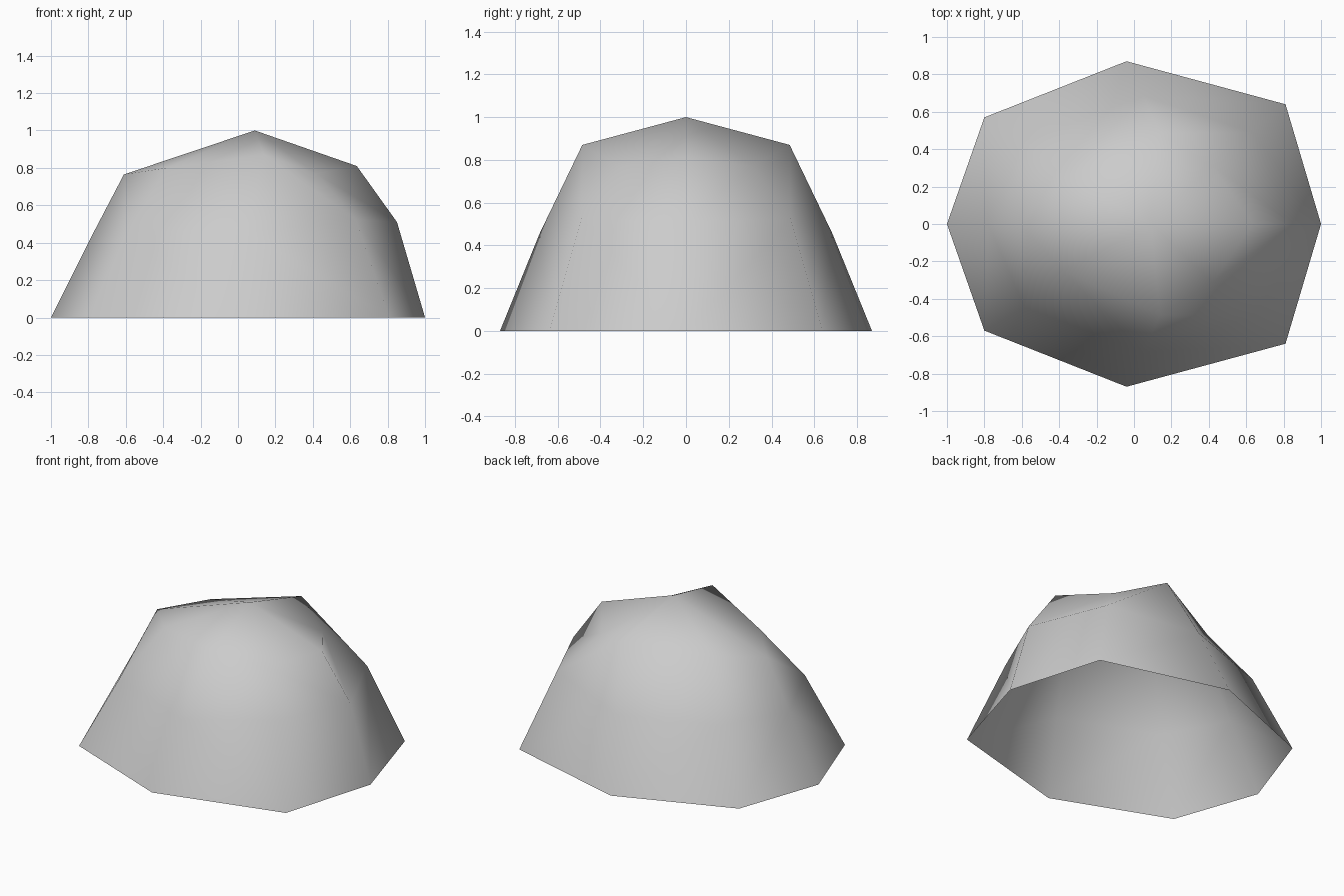
import bpy
import bmesh

old = bpy.data.objects.get("Cube")
if old:
    bpy.data.objects.remove(old, do_unlink=True)

# Stone colour
stone = bpy.data.materials.new("stone_grey")
stone.use_nodes = True
grey = (0.6, 0.6, 0.6, 1)
stone.diffuse_color = grey
stone.node_tree.nodes["Principled BSDF"].inputs["Base Color"].default_value = grey

# Half rings of the rock, from its left (+x) round the back to its right (-x)
apex = (0.09, 0, 1)
rings = [
    [(1, 0, 0), (0.81, 0.64, 0), (-0.04, 0.87, 0), (-0.8, 0.57, 0), (-1, 0, 0)],
    [(0.85, 0, 0.51), (0.63, 0.49, 0.525), (0.05, 0.685, 0.455),
     (-0.585, 0.445, 0.465), (-0.78, 0, 0.44)],
    [(0.635, 0, 0.81), (0.42, 0.31, 0.77), (0.14, 0.485, 0.87),
     (-0.38, 0.25, 0.8), (-0.61, 0, 0.765)],
]

# Open-bottomed shell: quad bands closed by a fan at the top
bm = bmesh.new()
loops = [[bm.verts.new(p) for p in ring] for ring in rings]
top = bm.verts.new(apex)
for low, high in zip(loops, loops[1:]):
    for i in range(len(low) - 1):
        bm.faces.new((low[i], low[i + 1], high[i + 1], high[i]))
for a, b in zip(loops[-1], loops[-1][1:]):
    bm.faces.new((a, b, top))
for face in bm.faces:
    face.smooth = True
mesh = bpy.data.meshes.new("rock_dome")
bm.to_mesh(mesh)
bm.free()
mesh.materials.append(stone)
rock = bpy.data.objects.new("rock_dome", mesh)
bpy.context.collection.objects.link(rock)

# Mirror the back half to the front
mirror = rock.modifiers.new("front_half", "MIRROR")
mirror.use_axis = (False, True, False)
mirror.use_clip = True
